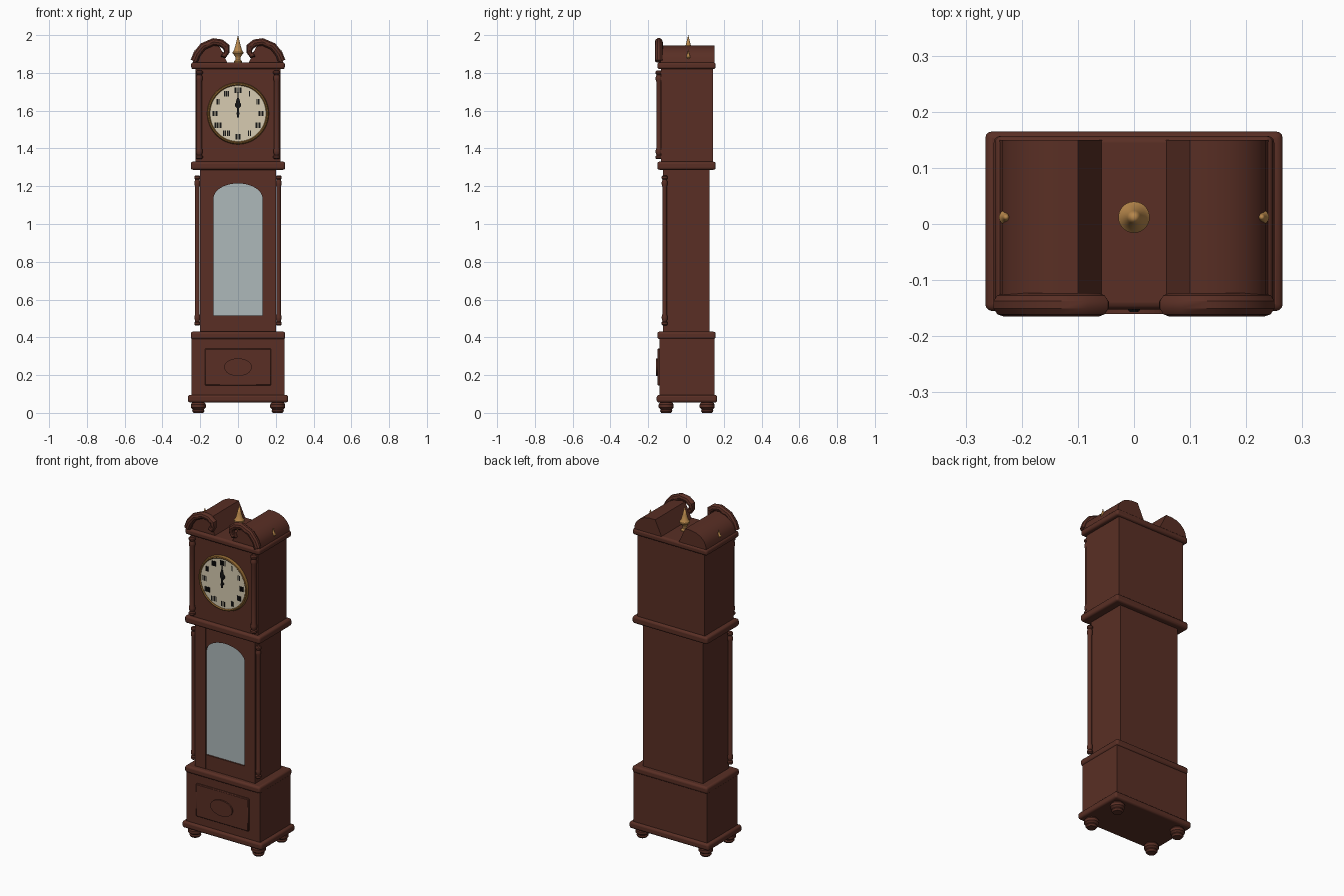
import bpy, bmesh, math
from mathutils import Matrix, Vector

if "Cube" in bpy.data.objects:
    bpy.data.objects.remove(bpy.data.objects["Cube"], do_unlink=True)


def material(name, rgb, rough=0.5):
    m = bpy.data.materials.new(name)
    m.use_nodes = True
    m.diffuse_color = (*rgb, 1)
    bsdf = m.node_tree.nodes["Principled BSDF"]
    bsdf.inputs["Base Color"].default_value = (*rgb, 1)
    bsdf.inputs["Roughness"].default_value = rough
    return m


WOOD = material("mahogany", (0.10, 0.028, 0.018))
GOLD = material("gold", (0.47, 0.24, 0.07))
BRASS = material("dark brass", (0.27, 0.13, 0.03))
CREAM = material("cream dial", (0.68, 0.60, 0.44))
GLASS = material("pale glass", (0.42, 0.48, 0.49))
BLACK = material("black", (0.008, 0.008, 0.008))


def finish(name, bm, mat, smooth=False):
    bmesh.ops.recalc_face_normals(bm, faces=bm.faces)
    me = bpy.data.meshes.new(name)
    bm.to_mesh(me)
    bm.free()
    ob = bpy.data.objects.new(name, me)
    bpy.context.collection.objects.link(ob)
    me.materials.append(mat)
    if smooth:
        shade(ob)
    return ob


def shade(ob):
    bpy.ops.object.select_all(action='DESELECT')
    ob.select_set(True)
    bpy.context.view_layer.objects.active = ob
    bpy.ops.object.shade_smooth_by_angle(angle=math.radians(35))


def box(name, x, y, z, mat=WOOD, bevel=0.0, segments=3):
    bm = bmesh.new()
    size = [b - a for a, b in (x, y, z)]
    mid = [(a + b) / 2 for a, b in (x, y, z)]
    bmesh.ops.create_cube(bm, size=1, matrix=Matrix.Translation(mid) @ Matrix.Diagonal((*size, 1)))
    ob = finish(name, bm, mat)
    if bevel:
        mod = ob.modifiers.new("rounded edges", 'BEVEL')
        mod.width, mod.segments = bevel, segments
        shade(ob)
    return ob


def lathe(name, profile, at, mat=WOOD, steps=20, scale=1):
    """Turn (radius, height) points around a vertical axis."""
    bm = bmesh.new()
    verts = [bm.verts.new((r * scale, 0, h * scale)) for r, h in profile]
    edges = [bm.edges.new(pair) for pair in zip(verts, verts[1:])]
    bmesh.ops.spin(bm, geom=verts + edges, axis=(0, 0, 1), cent=(0, 0, 0), angle=math.tau, steps=steps)
    bmesh.ops.remove_doubles(bm, verts=bm.verts, dist=1e-5)
    bmesh.ops.holes_fill(bm, edges=[e for e in bm.edges if e.is_boundary], sides=0)
    bmesh.ops.translate(bm, verts=bm.verts, vec=at)
    return finish(name, bm, mat, True)


def prism(name, outline, front, back, mat=WOOD, smooth=False):
    """Extrude an (x, z) outline from front to back."""
    bm = bmesh.new()
    face = bm.faces.new([bm.verts.new((x, front, z)) for x, z in outline])
    new = bmesh.ops.extrude_face_region(bm, geom=[face])["geom"]
    bmesh.ops.translate(bm, verts=[v for v in new if isinstance(v, bmesh.types.BMVert)],
                        vec=(0, back - front, 0))
    return finish(name, bm, mat, smooth)


def ellipse(rx, rz, z, n=48):
    return [(rx * math.cos(i * math.tau / n), z + rz * math.sin(i * math.tau / n)) for i in range(n)]


def around(v):
    return (-v, v)


# Base: feet, plinth and mouldings
foot = [(0.026, 0), (0.033, 0.01), (0.029, 0.018), (0.04, 0.028), (0.04, 0.044), (0.03, 0.058)]
for side, s in (("left", 1), ("right", -1)):
    lathe(f"{side}_front_foot", foot, (0.21 * s, -0.105, 0))
    lathe(f"{side}_back_foot", foot, (0.21 * s, 0.112, 0))
box("base_moulding", around(0.265), (-0.155, 0.165), (0.055, 0.095), bevel=0.012)
box("plinth", around(0.245), (-0.14, 0.15), (0.09, 0.395))
box("plinth_panel", around(0.175), (-0.152, -0.135), (0.145, 0.34), bevel=0.004, segments=1)
prism("plinth_medallion", ellipse(0.073, 0.047, 0.242), -0.16, -0.15)
box("plinth_moulding", around(0.25), (-0.152, 0.157), (0.39, 0.43), bevel=0.012)

# Trunk with an arched glass door
box("trunk", around(0.2), (-0.105, 0.124), (0.425, 1.295))
for side, s in (("left", 1), ("right", -1)):
    box(f"{side}_door_stile", sorted((0.13 * s, 0.2 * s)), (-0.122, -0.1), (0.425, 1.295))
box("door_bottom_rail", around(0.13), (-0.12, -0.1), (0.425, 0.515))
arch = [(0.13 * math.cos(i * math.pi / 16), 1.135 + 0.08 * math.sin(i * math.pi / 16)) for i in range(17)]
prism("door_arched_rail", arch + [(-0.13, 1.295), (0.13, 1.295)], -0.12, -0.1)
prism("door_glass", arch + [(-0.13, 0.515), (0.13, 0.515)], -0.112, -0.104, GLASS)


def column(name, x, y, low, high, r):
    end = [(0.8, 0), (1.2, 0.006), (1.2, 0.016), (0.85, 0.022), (1.15, 0.036), (1.15, 0.046), (0.9, 0.06)]
    profile = [(r * k, low + h) for k, h in end] + [(r * k, high - h) for k, h in reversed(end)]
    lathe(name, profile, (x, y, 0), steps=16)


# Hood
box("waist_moulding", around(0.25), (-0.152, 0.157), (1.287, 1.33), bevel=0.012)
box("hood", around(0.224), (-0.132, 0.142), (1.325, 1.825))
box("cornice", around(0.248), (-0.152, 0.157), (1.82, 1.856), bevel=0.012)

# Columns and swan-neck pediment, mirrored left and right
hump = [(0.24, 1.85), (0.235, 1.882), (0.222, 1.905), (0.2, 1.925), (0.17, 1.939),
        (0.135, 1.945), (0.1, 1.945), (0.055, 1.85)]
neck = [(0.232, 1.862), (0.217, 1.9), (0.185, 1.94), (0.13, 1.964), (0.09, 1.958),
        (0.063, 1.938), (0.059, 1.912), (0.07, 1.893), (0.086, 1.9)]
finial = [(0.021, 0), (0.021, 0.008), (0.013, 0.016), (0.013, 0.03), (0.02, 0.04), (0.028, 0.05),
          (0.028, 0.058), (0.021, 0.066), (0.012, 0.1), (0, 0.147)]
for side, s in (("left", 1), ("right", -1)):
    column(f"{side}_trunk_column", 0.215 * s, -0.113, 0.463, 1.257, 0.0135)
    column(f"{side}_hood_column", 0.205 * s, -0.143, 1.343, 1.812, 0.0155)
    prism(f"{side}_pediment_body", [(x * s, z) for x, z in hump], -0.135, 0.15, smooth=True)
    cu = bpy.data.curves.new(f"{side}_swan_neck", 'CURVE')
    cu.dimensions = '3D'
    cu.bevel_depth, cu.bevel_resolution, cu.use_fill_caps = 0.021, 3, True
    path = cu.splines.new('POLY')
    path.points.add(len(neck) - 1)
    for i, (x, z) in enumerate(neck):
        path.points[i].co = (x * s, -0.144, z, 1)
        path.points[i].radius = 1 if i < 6 else 0.75
    cu.materials.append(WOOD)
    ob = bpy.data.objects.new(cu.name, cu)
    bpy.context.collection.objects.link(ob)
    bpy.ops.object.select_all(action='DESELECT')
    ob.select_set(True)
    bpy.context.view_layer.objects.active = ob
    bpy.ops.object.convert(target='MESH')
    shade(bpy.context.object)
    lathe(f"{side}_small_finial", finial, (0.228 * s, 0.012, 1.858), GOLD, scale=0.45)
lathe("centre_finial", finial, (0, 0.012, 1.853), GOLD, steps=24)

# Dial: brass ring, cream face, hour marks and hands
DIAL_Z = 1.585
bm = bmesh.new()
n = 48
section = [(0.148, -0.13), (0.148, -0.144), (0.153, -0.149), (0.159, -0.147), (0.164, -0.13)]
rings = [[bm.verts.new((r * math.cos(a * math.tau / n), y, DIAL_Z + r * math.sin(a * math.tau / n)))
          for r, y in section] for a in range(n)]
for a, ring in enumerate(rings):
    after = rings[(a + 1) % n]
    for k in range(len(section)):
        j = (k + 1) % len(section)
        bm.faces.new((ring[k], ring[j], after[j], after[k]))
finish("dial_ring", bm, BRASS, True)
prism("dial_face", ellipse(0.15, 0.15, DIAL_Z), -0.142, -0.13, CREAM)

bm = bmesh.new()
strokes = [4, 1, 2, 3, 3, 2, 3, 4, 4, 3, 2, 3]
for hour, count in enumerate(strokes):
    angle = hour * math.tau / 12
    for k in range(count):
        at = Vector((0.122 * math.sin(angle) + (k - (count - 1) / 2) * 0.0095, -0.142,
                     DIAL_Z + 0.122 * math.cos(angle)))
        bmesh.ops.create_cube(bm, size=1, matrix=Matrix.Translation(at) @ Matrix.Diagonal((0.0065, 0.004, 0.029, 1)))
finish("hour_marks", bm, BLACK)


def hand(name, length, width, y):
    half = [(0.004, -0.022), (0.004, length * 0.3), (width, length * 0.45),
            (width, length * 0.6), (0.004, length * 0.75), (0.002, length)]
    outline = half + [(-x, z) for x, z in reversed(half)]
    prism(name, [(x, DIAL_Z + z) for x, z in outline], y - 0.003, y, BLACK)


hand("minute_hand", 0.11, 0.011, -0.151)
hand("hour_hand", 0.085, 0.016, -0.147)
prism("hand_pivot", ellipse(0.008, 0.008, DIAL_Z, 16), -0.157, -0.14, BLACK)
